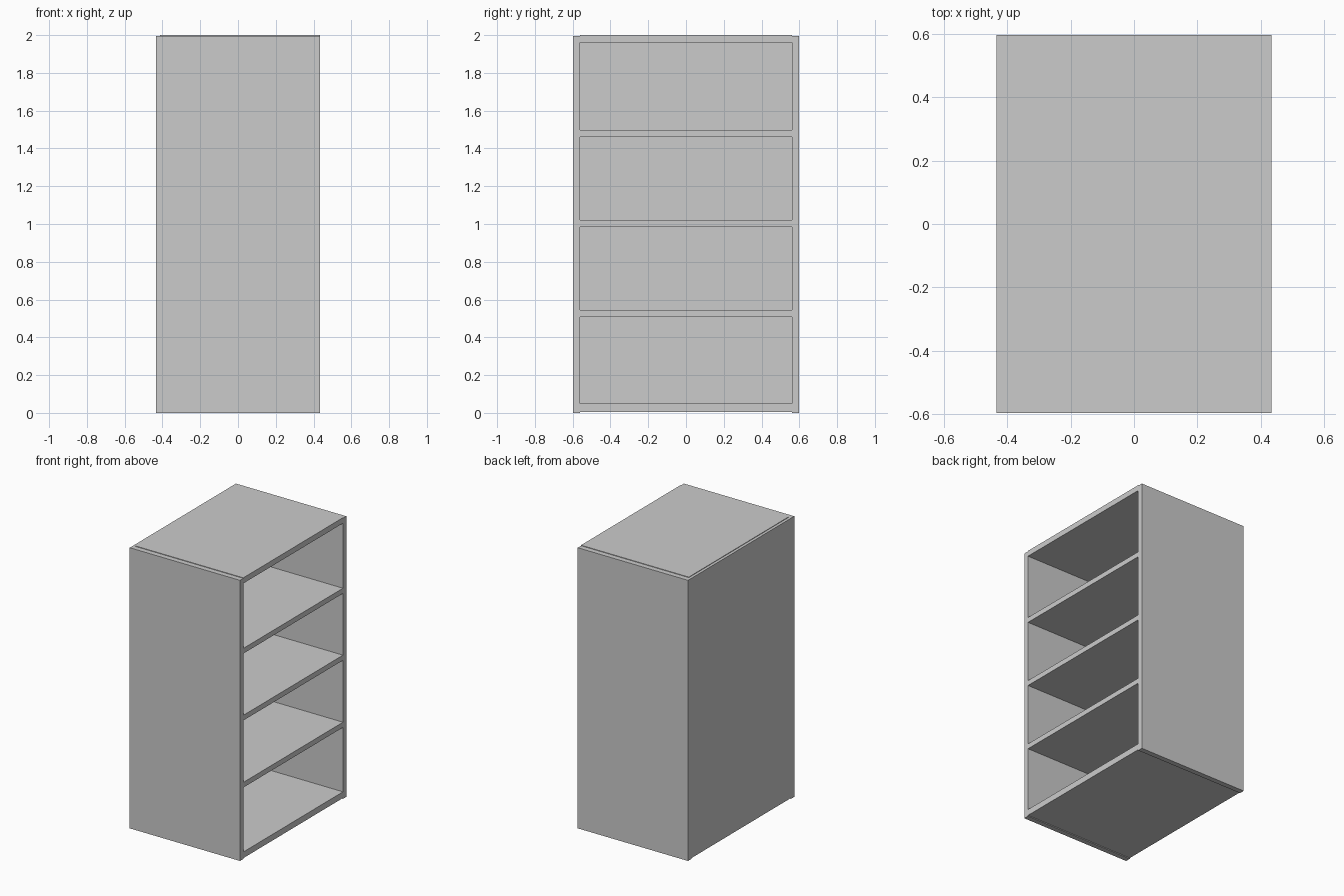
import bpy

if "Cube" in bpy.data.objects:
    bpy.data.objects.remove(bpy.data.objects["Cube"])

X0, X1 = -0.434, 0.434    # back face, open face
Y = 0.597                 # half width
T = 0.037                 # board thickness
BACK = 0.02               # back panel thickness


def board(name, x0, x1, y0, y1, z0, z1):
    bpy.ops.mesh.primitive_cube_add(
        size=1, location=((x0 + x1) / 2, (y0 + y1) / 2, (z0 + z1) / 2))
    ob = bpy.context.object
    ob.name = name
    ob.scale = (x1 - x0, y1 - y0, z1 - z0)
    bpy.ops.object.transform_apply(location=False, rotation=False, scale=True)
    return ob


# Side panels, a hair lower than the top board
board("side_panel_front", X0, X1, -Y, -Y + T, 0, 1.996)
board("side_panel_rear", X0, X1, Y - T, Y, 0, 1.996)

# Closed back on the -x side
board("back_panel", X0, X0 + BACK, -Y + T, Y - T, 0.006, 1.996)

# Bottom, three shelves and top: (underside, upper face)
levels = {"bottom_board": (0.006, 0.05), "shelf_1": (0.508, 0.545),
          "shelf_2": (0.985, 1.022), "shelf_3": (1.461, 1.498),
          "top_board": (1.96, 2.0)}
for name, (z0, z1) in levels.items():
    board(name, X0 + BACK, X1, -Y + T, Y - T, z0, z1)
